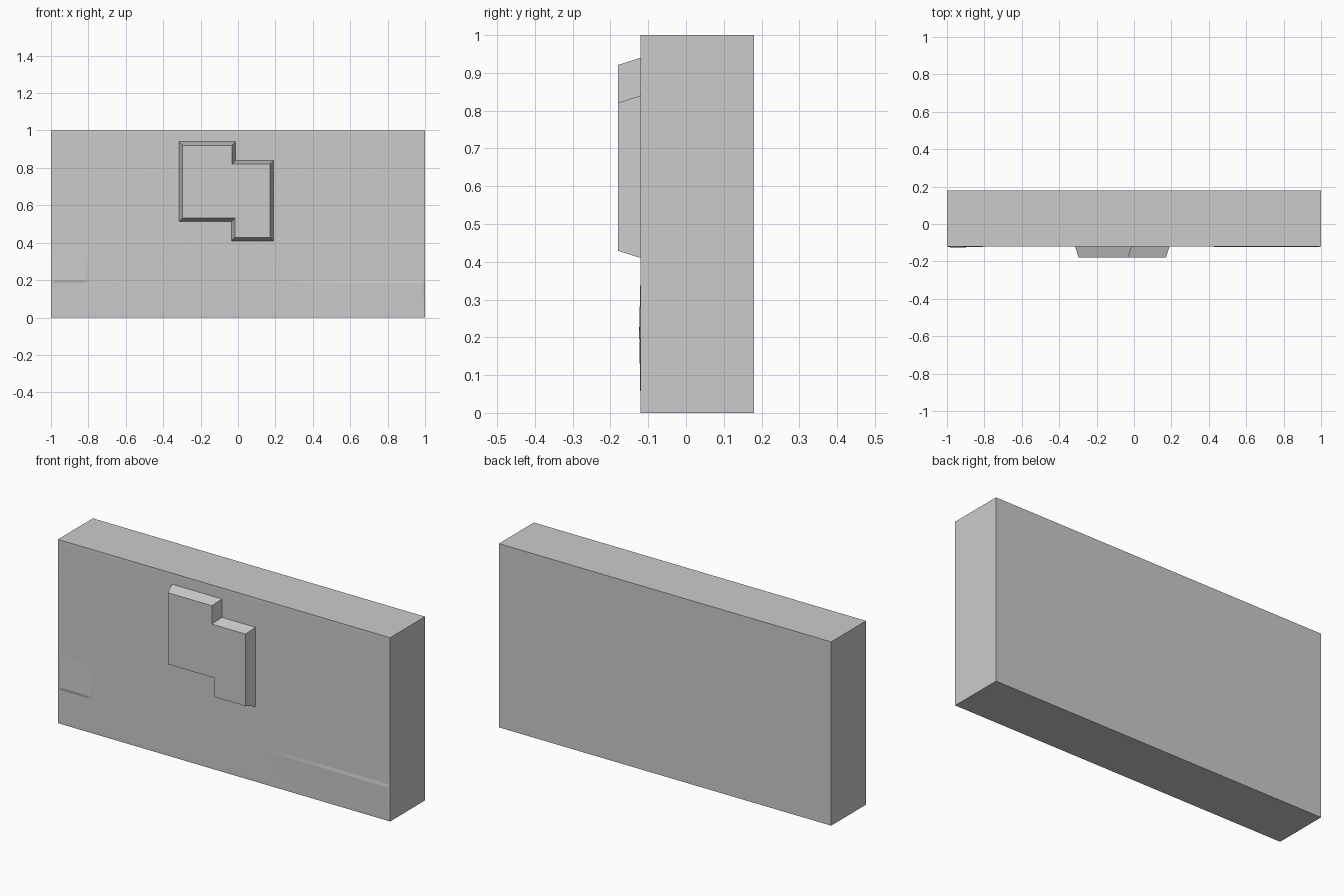
import bpy, bmesh, math
from mathutils import Vector, noise

cube = bpy.data.objects.get("Cube")
if cube:
    bpy.data.objects.remove(cube, do_unlink=True)

stone = bpy.data.materials.new("light_grey")
stone.use_nodes = True
grey = (0.6, 0.6, 0.6, 1)
stone.diffuse_color = grey
stone.node_tree.nodes["Principled BSDF"].inputs["Base Color"].default_value = grey

FRONT, BACK, RAISED = -0.12, 0.18, -0.18


def add_object(name, bm):
    bmesh.ops.recalc_face_normals(bm, faces=bm.faces)
    mesh = bpy.data.meshes.new(name)
    bm.to_mesh(mesh)
    bm.free()
    mesh.materials.append(stone)
    ob = bpy.data.objects.new(name, mesh)
    bpy.context.collection.objects.link(ob)
    return ob


def relief(x, z):
    """Faint terraced ripples plus a shallow ridge along the lower seam."""
    n = noise.noise(Vector((x * 2.5, z * 5, 0.3)))
    h = 0.0004 * (1 + round(n * 5) / 5)
    above = max(0, 1 - (z - 0.2) / 0.17) if z >= 0.2 else 0
    below = max(0, 1 - (0.2 - z) / 0.17) if z < 0.2 else 0
    if x < -0.8:
        h += 0.004 * above
    elif x > 0.2:
        h += 0.003 * below * min(1, (x - 0.2) / 0.5)
    return h


# Slab: a finely divided front, extruded back into a solid block
bm = bmesh.new()
bmesh.ops.create_grid(bm, x_segments=120, y_segments=60, size=1)
border = [e for e in bm.edges if e.is_boundary]
rim = {v for e in border for v in e.verts}
for v in bm.verts:
    x, z = v.co.x, (v.co.y + 1) / 2
    v.co = (x, FRONT - (0 if v in rim else relief(x, z)), z)
out = bmesh.ops.extrude_edge_only(bm, edges=border)["geom"]
for v in out:
    if isinstance(v, bmesh.types.BMVert):
        v.co.y = BACK
bmesh.ops.contextual_create(bm, geom=[e for e in out if isinstance(e, bmesh.types.BMEdge) and e.is_boundary])
add_object("slab", bm)

# Raised stepped block with sloping sides
outline = [(-0.315, 0.94), (-0.012, 0.94), (-0.012, 0.84), (0.19, 0.84),
           (0.19, 0.41), (-0.035, 0.41), (-0.035, 0.513), (-0.315, 0.513)]


def inset(points, d):
    """Move each corner of a clockwise right-angled outline inward."""
    result = []
    for i, p in enumerate(points):
        a, b, c = Vector(points[i - 1]), Vector(p), Vector(points[(i + 1) % len(points)])
        u, w = (b - a).normalized(), (c - b).normalized()
        result.append(b + d * (Vector((u.y, -u.x)) + Vector((w.y, -w.x))))
    return result


bm = bmesh.new()
base = [bm.verts.new((x, FRONT + 0.01, z)) for x, z in outline]
foot = [bm.verts.new((x, FRONT, z)) for x, z in outline]
top = [bm.verts.new((x, RAISED, z)) for x, z in inset(outline, 0.019)]
bm.faces.new(base)
bm.faces.new(top)
for low, high in ((base, foot), (foot, top)):
    for i in range(len(low)):
        bm.faces.new((low[i - 1], low[i], high[i], high[i - 1]))
add_object("raised_stepped_block", bm)
